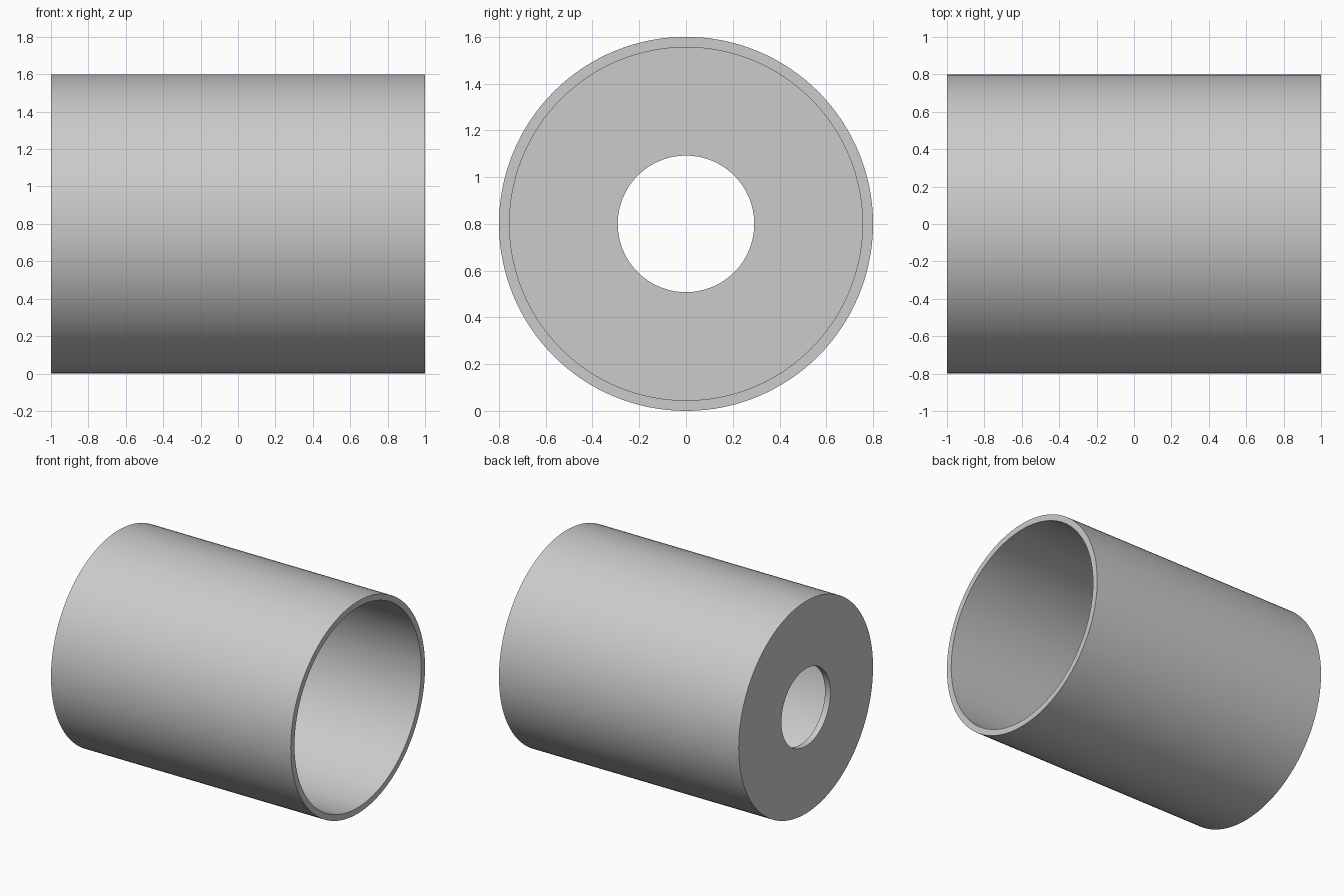
import bpy
import math

cube = bpy.data.objects.get("Cube")
if cube:
    bpy.data.objects.remove(cube, do_unlink=True)

LENGTH = 2.0
OUTER_R = 0.8
INNER_R = 0.755
HOLE_R = 0.292
FLOOR = 0.045
SEGMENTS = 128

# Light grey material
grey = bpy.data.materials.new("light_grey")
grey.use_nodes = True
colour = (0.6, 0.6, 0.6, 1)
grey.diffuse_color = colour
grey.node_tree.nodes["Principled BSDF"].inputs["Base Color"].default_value = colour

# Wall and pierced floor as one closed profile (x, radius), open towards +x
half = LENGTH / 2
profile = [
    (-half, HOLE_R),
    (-half, OUTER_R),
    (half, OUTER_R),
    (half, INNER_R),
    (-half + FLOOR, INNER_R),
    (-half + FLOOR, HOLE_R),
]

# Revolve the profile around the x axis
verts, faces = [], []
count = len(profile)
for i in range(SEGMENTS):
    angle = math.tau * i / SEGMENTS
    for x, r in profile:
        verts.append((x, r * math.cos(angle), r * math.sin(angle) + OUTER_R))
    ring, following = i * count, (i + 1) % SEGMENTS * count
    for j in range(count):
        k = (j + 1) % count
        faces.append((ring + j, ring + k, following + k, following + j))

mesh = bpy.data.meshes.new("cup_sleeve")
mesh.from_pydata(verts, [], faces)
mesh.materials.append(grey)
sleeve = bpy.data.objects.new("cup_sleeve", mesh)
bpy.context.collection.objects.link(sleeve)

# Consistent outward normals, smooth walls with crisp rims
bpy.ops.object.select_all(action="DESELECT")
sleeve.select_set(True)
bpy.context.view_layer.objects.active = sleeve
bpy.ops.object.mode_set(mode="EDIT")
bpy.ops.mesh.select_all(action="SELECT")
bpy.ops.mesh.normals_make_consistent(inside=False)
bpy.ops.object.mode_set(mode="OBJECT")
bpy.ops.object.shade_smooth_by_angle(angle=math.radians(30))
